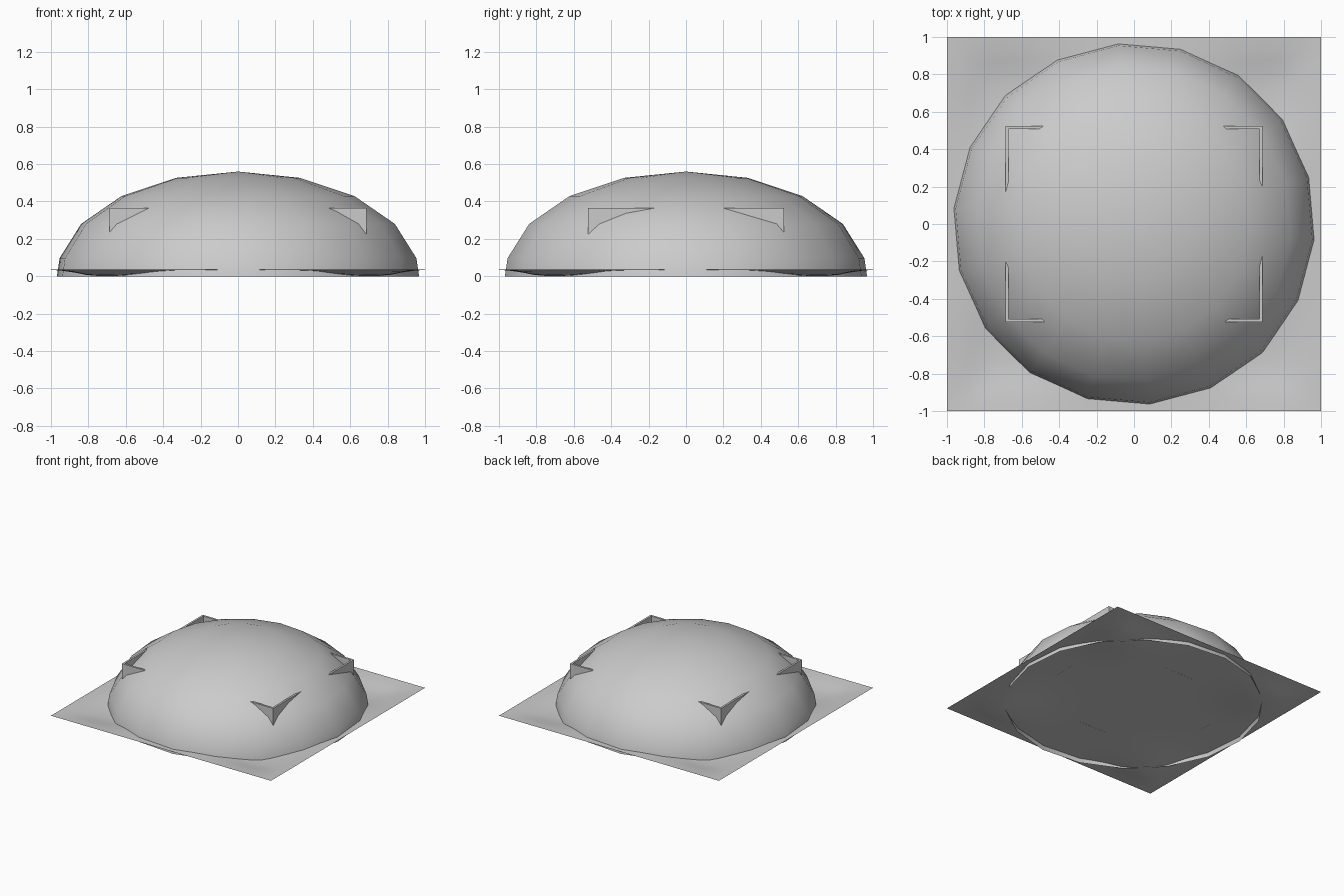
import bpy, bmesh, math

if "Cube" in bpy.data.objects:
    bpy.data.objects.remove(bpy.data.objects["Cube"], do_unlink=True)

grey = bpy.data.materials.new("light grey")
grey.use_nodes = True
colour = (0.6, 0.6, 0.6, 1)
grey.diffuse_color = colour
grey.node_tree.nodes["Principled BSDF"].inputs["Base Color"].default_value = colour


def make_object(name, bm, smooth):
    bmesh.ops.recalc_face_normals(bm, faces=bm.faces)
    if smooth:
        for face in bm.faces:
            face.smooth = True
    mesh = bpy.data.meshes.new(name)
    bm.to_mesh(mesh)
    bm.free()
    mesh.materials.append(grey)
    obj = bpy.data.objects.new(name, mesh)
    bpy.context.collection.objects.link(obj)
    return obj


# Squashed half sphere, open underneath
SEGMENTS, RADIUS, HEIGHT = 18, 0.972, 0.56
bm = bmesh.new()
top = bm.verts.new((0, 0, HEIGHT))
rings = []
for tilt in (20, 40, 60, 80, 90):
    t = math.radians(tilt)
    ring = []
    for i in range(SEGMENTS):
        a = math.radians(-45) + math.tau * i / SEGMENTS
        ring.append(bm.verts.new((RADIUS * math.sin(t) * math.cos(a),
                                  RADIUS * math.sin(t) * math.sin(a),
                                  HEIGHT * math.cos(t))))
    rings.append(ring)
for i in range(SEGMENTS):
    j = (i + 1) % SEGMENTS
    bm.faces.new((top, rings[0][i], rings[0][j]))
    for upper, lower in zip(rings, rings[1:]):
        bm.faces.new((upper[i], lower[i], lower[j], upper[j]))
dome = make_object("dome", bm, True)
if sum(p.normal.z for p in dome.data.polygons) < 0:
    dome.data.flip_normals()

# Square ground sheet with a shallow hollow toward each corner
GROUND = 0.035
bm = bmesh.new()
bmesh.ops.create_grid(bm, x_segments=32, y_segments=32, size=1)
for v in bm.verts:
    x, y = abs(v.co.x), abs(v.co.y)
    distance = (x - 0.7) ** 2 + (y - 0.7) ** 2
    edge = min(1, (1 - max(x, y)) / 0.2)
    v.co.z = GROUND - 0.034 * edge * math.exp(-distance / 0.09)
ground = make_object("ground_sheet", bm, True)
if ground.data.polygons[0].normal.z < 0:
    ground.data.flip_normals()

# Open rectangular frame of thin walls whose corners pierce the dome
bm = bmesh.new()
loops = []
for inset in (0, 0.016):
    for z in (GROUND - 0.001, 0.365):
        loops.append([bm.verts.new((sx * (0.688 - inset), sy * (0.525 - inset), z))
                      for sx, sy in ((-1, -1), (1, -1), (1, 1), (-1, 1))])
outer_low, outer_top, inner_low, inner_top = loops
for a, b in ((outer_low, outer_top), (outer_top, inner_top),
             (inner_top, inner_low), (inner_low, outer_low)):
    for i in range(4):
        j = (i + 1) % 4
        bm.faces.new((a[i], a[j], b[j], b[i]))
make_object("wall_frame", bm, False)
